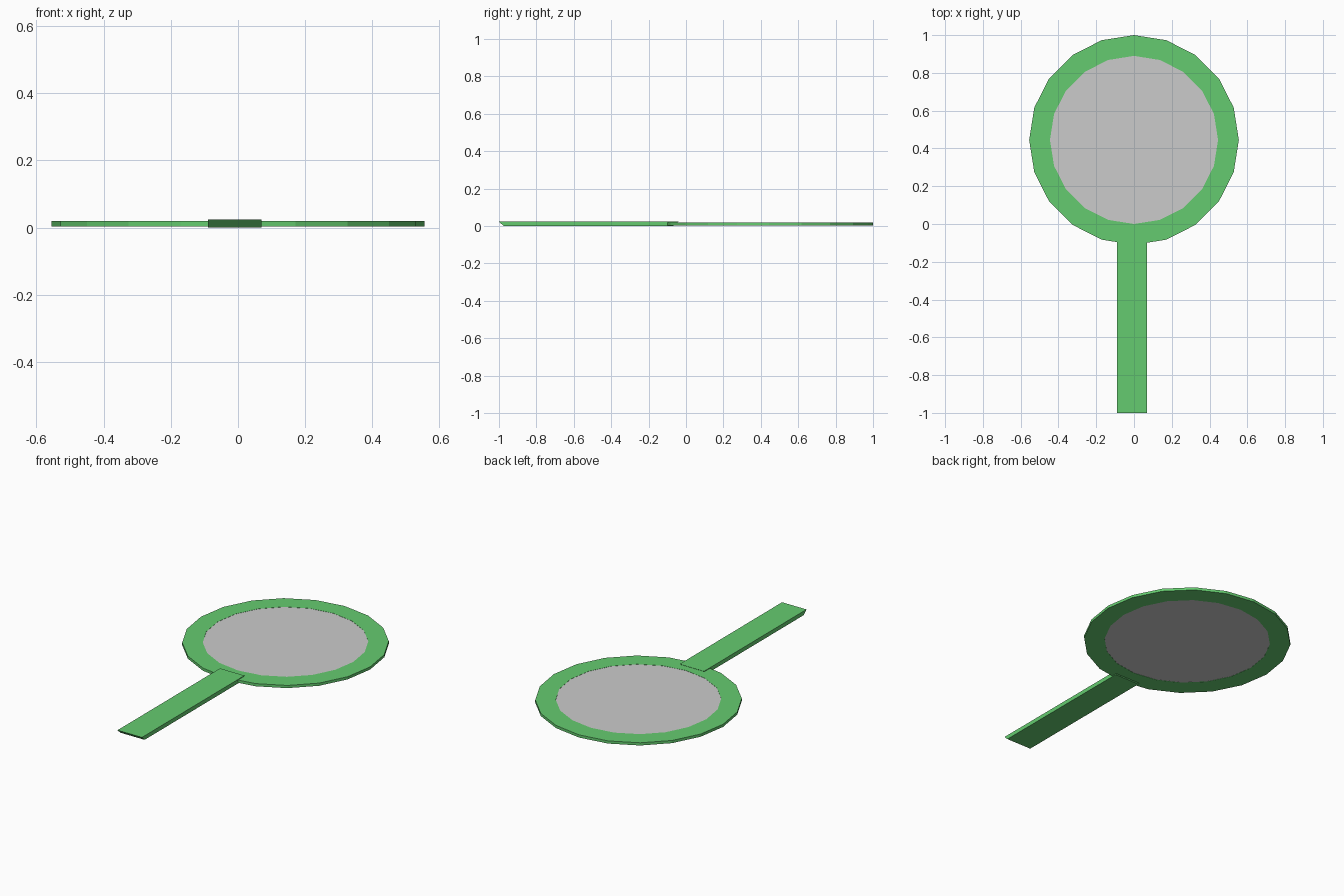
import bpy, bmesh, math

if "Cube" in bpy.data.objects:
    bpy.data.objects.remove(bpy.data.objects["Cube"])

SIDES = 20
CY = 0.445
R_OUT, R_IN = 0.555, 0.445


def material(name, rgb):
    m = bpy.data.materials.new(name)
    m.diffuse_color = (*rgb, 1)
    m.use_nodes = True
    m.node_tree.nodes["Principled BSDF"].inputs["Base Color"].default_value = m.diffuse_color
    return m


green = material("green", (0.13, 0.60, 0.16))
grey = material("glass grey", (0.60, 0.60, 0.60))


def build(name, bm, mat):
    bmesh.ops.recalc_face_normals(bm, faces=bm.faces)
    me = bpy.data.meshes.new(name)
    bm.to_mesh(me)
    bm.free()
    me.materials.append(mat)
    ob = bpy.data.objects.new(name, me)
    bpy.context.collection.objects.link(ob)
    return ob


def circle(bm, r, z):
    return [bm.verts.new((r * math.cos(2 * math.pi * i / SIDES),
                          CY + r * math.sin(2 * math.pi * i / SIDES), z))
            for i in range(SIDES)]


def bridge(bm, a, b):
    for i in range(len(a)):
        j = (i + 1) % len(a)
        bm.faces.new((a[i], a[j], b[j], b[i]))


# Frame: flat ring with a rectangular section
bm = bmesh.new()
loops = [circle(bm, r, z) for r, z in
         ((R_OUT, 0.004), (R_OUT, 0.020), (R_IN, 0.020), (R_IN, 0.004))]
for k in range(4):
    bridge(bm, loops[k], loops[(k + 1) % 4])
build("frame", bm, green)

# Glass: disc filling the ring, a hair thinner than it
bm = bmesh.new()
low, high = circle(bm, R_IN, 0.005), circle(bm, R_IN, 0.019)
bridge(bm, low, high)
bm.faces.new(low)
bm.faces.new(high)
build("glass", bm, grey)

# Handle: flat bar with slanted ends, overlapping the frame
bm = bmesh.new()
profile = [(-0.975, 0), (-0.07, 0), (-0.04, 0.024), (-1.0, 0.024)]
left, right = [[bm.verts.new((x, y, z)) for y, z in profile] for x in (-0.09, 0.07)]
bridge(bm, left, right)
bm.faces.new(left)
bm.faces.new(right)
build("handle", bm, green)
